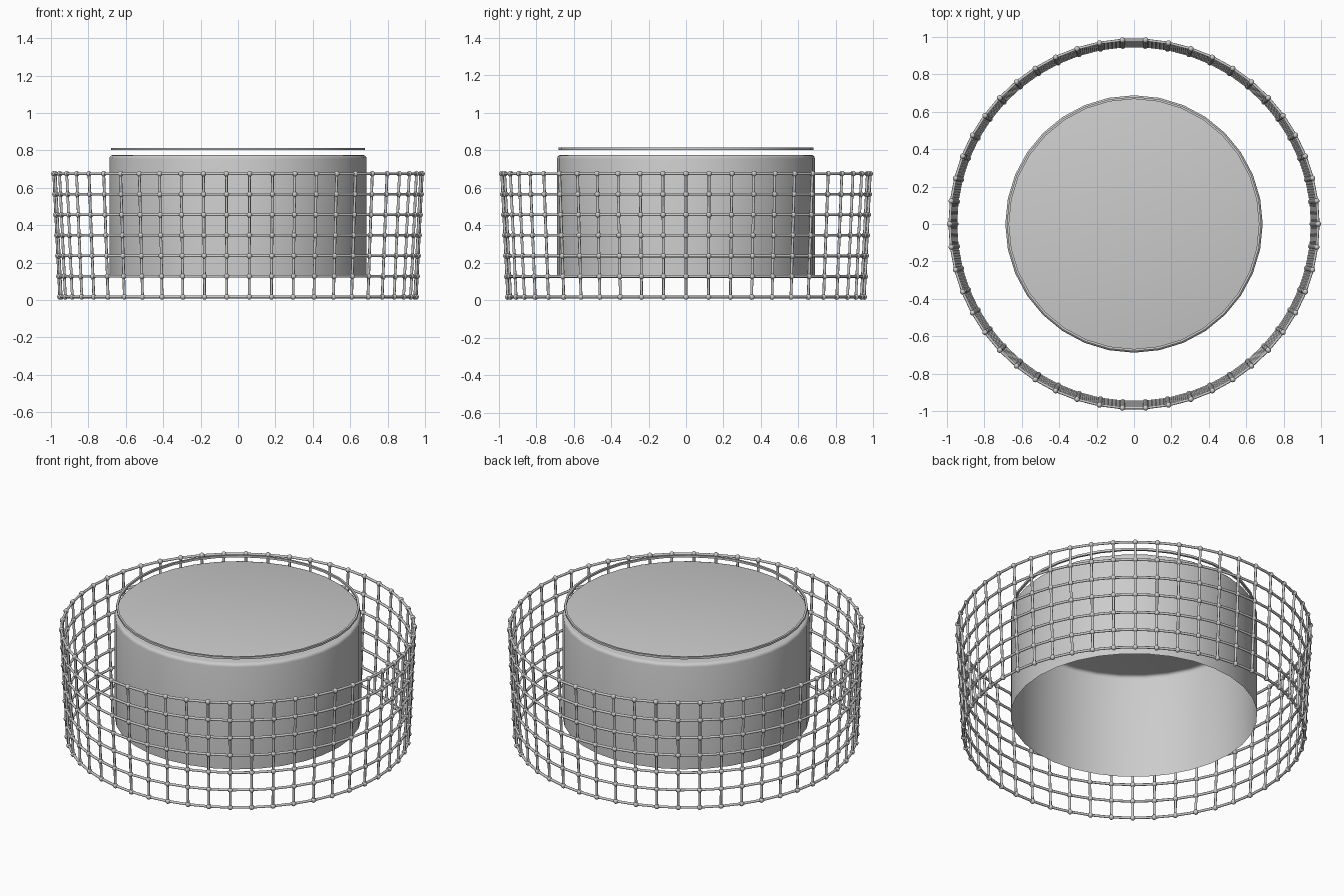
import bpy, bmesh
from math import pi, sin, cos
from mathutils import Matrix

if "Cube" in bpy.data.objects:
    bpy.data.objects.remove(bpy.data.objects["Cube"])

COLS, ROWS = 50, 7          # cage bars and hoops
BOTTOM = (0.953, 0.017)     # cage radius, height at the lowest hoop
TOP = (0.985, 0.675)        # cage radius, height at the highest hoop
ROD_R, BEAD_R = 0.0075, 0.015


def cage_point(col, row):
    t = row / (ROWS - 1)
    r = BOTTOM[0] + (TOP[0] - BOTTOM[0]) * t
    z = BOTTOM[1] + (TOP[1] - BOTTOM[1]) * t
    a = 2 * pi * col / COLS
    return (r * cos(a), r * sin(a), z)


def add_mesh(name, bm, angle=0.6):
    bmesh.ops.recalc_face_normals(bm, faces=bm.faces)
    me = bpy.data.meshes.new(name)
    bm.to_mesh(me)
    bm.free()
    ob = bpy.data.objects.new(name, me)
    bpy.context.collection.objects.link(ob)
    bpy.ops.object.select_all(action='DESELECT')
    ob.select_set(True)
    bpy.context.view_layer.objects.active = ob
    bpy.ops.object.shade_smooth_by_angle(angle=angle)
    return ob


def add_wires(name, paths, cyclic):
    cu = bpy.data.curves.new(name, 'CURVE')
    cu.dimensions = '3D'
    cu.bevel_depth = ROD_R
    cu.bevel_resolution = 2
    for pts in paths:
        sp = cu.splines.new('POLY')
        sp.points.add(len(pts) - 1)
        for p, co in zip(sp.points, pts):
            p.co = (*co, 1)
        sp.use_cyclic_u = cyclic
    ob = bpy.data.objects.new(name, cu)
    bpy.context.collection.objects.link(ob)


def lathe(name, profile, sides, closed=False, cap=False):
    bm = bmesh.new()
    rings = [[bm.verts.new((r * cos(2 * pi * i / sides), r * sin(2 * pi * i / sides), z))
              for i in range(sides)] for r, z in profile]
    pairs = list(zip(rings, rings[1:]))
    if closed:
        pairs.append((rings[-1], rings[0]))
    for a, b in pairs:
        for i in range(sides):
            j = (i + 1) % sides
            bm.faces.new((a[i], a[j], b[j], b[i]))
    if cap:
        bm.faces.new(rings[-1])
    return add_mesh(name, bm)


# Wire cage: horizontal hoops and upright bars
add_wires("cage_hoops", [[cage_point(c, r) for c in range(COLS)] for r in range(ROWS)], True)
add_wires("cage_bars", [[cage_point(c, r) for r in range(ROWS)] for c in range(COLS)], False)

# Beads at every crossing
bm = bmesh.new()
for c in range(COLS):
    for r in range(ROWS):
        bmesh.ops.create_uvsphere(bm, u_segments=10, v_segments=6, radius=BEAD_R,
                                  matrix=Matrix.Translation(cage_point(c, r)))
add_mesh("cage_beads", bm, 1.0)

# Drum: thin shell with an open bottom and a rounded top edge
edge = [(0.669 + 0.019 * cos(a), 0.756 + 0.019 * sin(a)) for a in (0, pi / 6, pi / 3, pi / 2)]
lathe("drum", [(0.688, 0.128)] + edge, 32, cap=True)

# Thin hoop floating just above the drum
lathe("top_ring", [(0.680, 0.801), (0.680, 0.814), (0.668, 0.814), (0.668, 0.801)], 32, closed=True)
